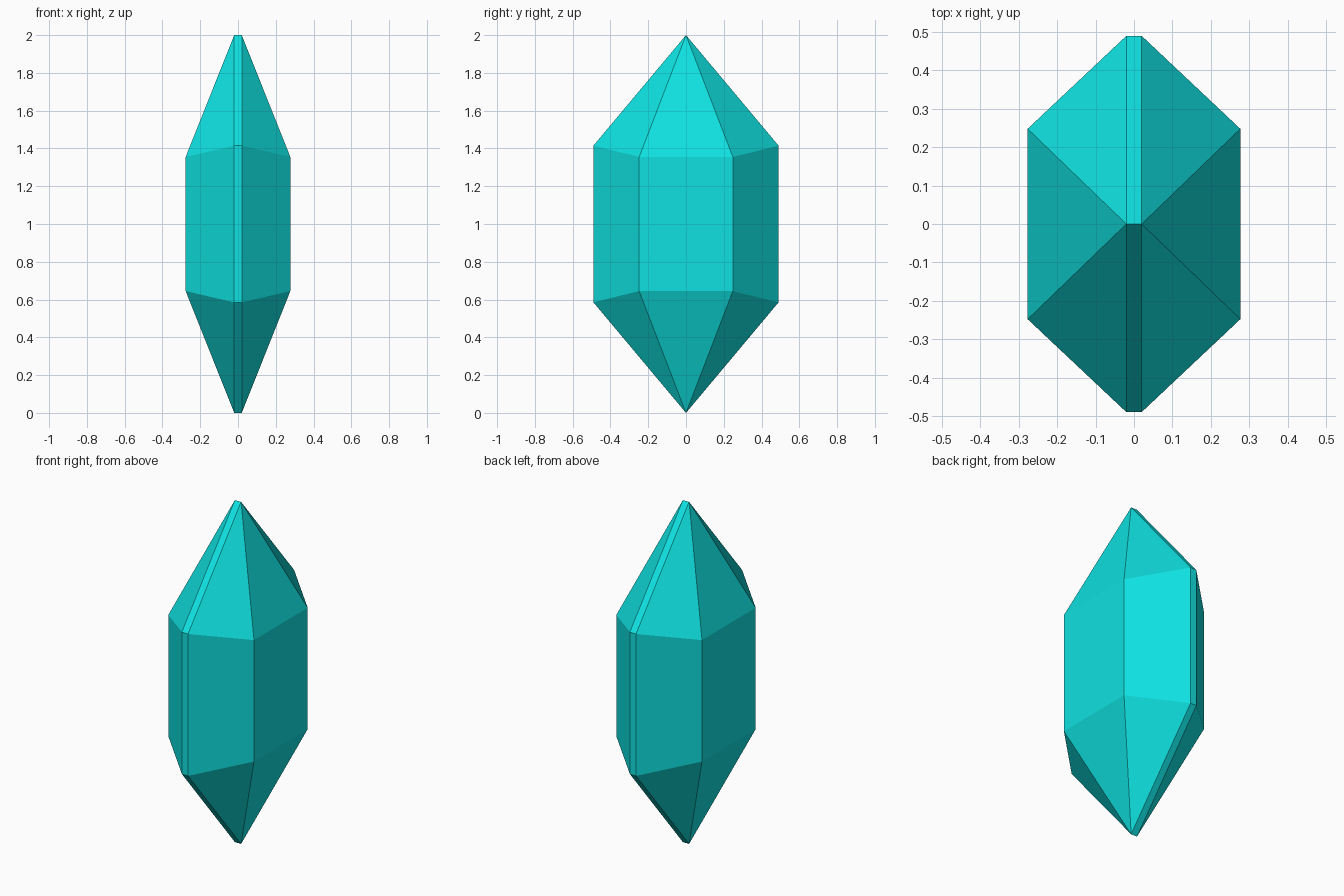
import bpy
import bmesh

if "Cube" in bpy.data.objects:
    bpy.data.objects.remove(bpy.data.objects["Cube"])

# Crystal dimensions
RIDGE_X = 0.02                  # half width of the narrow front/back facet and of the tips
FRONT_Y, FRONT_Z = 0.49, 0.415  # narrow facet: distance out, half height
SIDE_X, SIDE_Y, SIDE_Z = 0.277, 0.248, 0.355
MID = 1.0

# Cross-section, counter-clockwise: (x, y, half height)
quarter = [(SIDE_X, SIDE_Y, SIDE_Z), (RIDGE_X, FRONT_Y, FRONT_Z)]
half = quarter + [(-x, y, h) for x, y, h in reversed(quarter)]
ring = half + [(-x, -y, h) for x, y, h in half]

bm = bmesh.new()
upper = [bm.verts.new((x, y, MID + h)) for x, y, h in ring]
lower = [bm.verts.new((x, y, MID - h)) for x, y, h in ring]


def tip(z):
    """Short edge at the end of the crystal, keyed by the sign of x."""
    return {s: bm.verts.new((s * RIDGE_X, 0, z)) for s in (1, -1)}


def side(v):
    return 1 if v.co.x > 0 else -1


top, bottom = tip(2.0), tip(0.0)

# Girdle walls and the pointed caps
for i in range(len(ring)):
    j = (i + 1) % len(ring)
    bm.faces.new((lower[i], lower[j], upper[j], upper[i]))
    for loop, end in ((upper, top), (lower, bottom)):
        a, b = loop[i], loop[j]
        face = [a, b, end[side(b)]]
        if side(a) != side(b):
            face.append(end[side(a)])
        bm.faces.new(face)

bmesh.ops.recalc_face_normals(bm, faces=bm.faces)
mesh = bpy.data.meshes.new("crystal")
bm.to_mesh(mesh)
bm.free()

# Colour
teal = bpy.data.materials.new("turquoise")
teal.diffuse_color = (0.005, 0.75, 0.75, 1)
teal.use_nodes = True
teal.node_tree.nodes["Principled BSDF"].inputs["Base Color"].default_value = teal.diffuse_color
mesh.materials.append(teal)

crystal = bpy.data.objects.new("crystal", mesh)
bpy.context.collection.objects.link(crystal)
